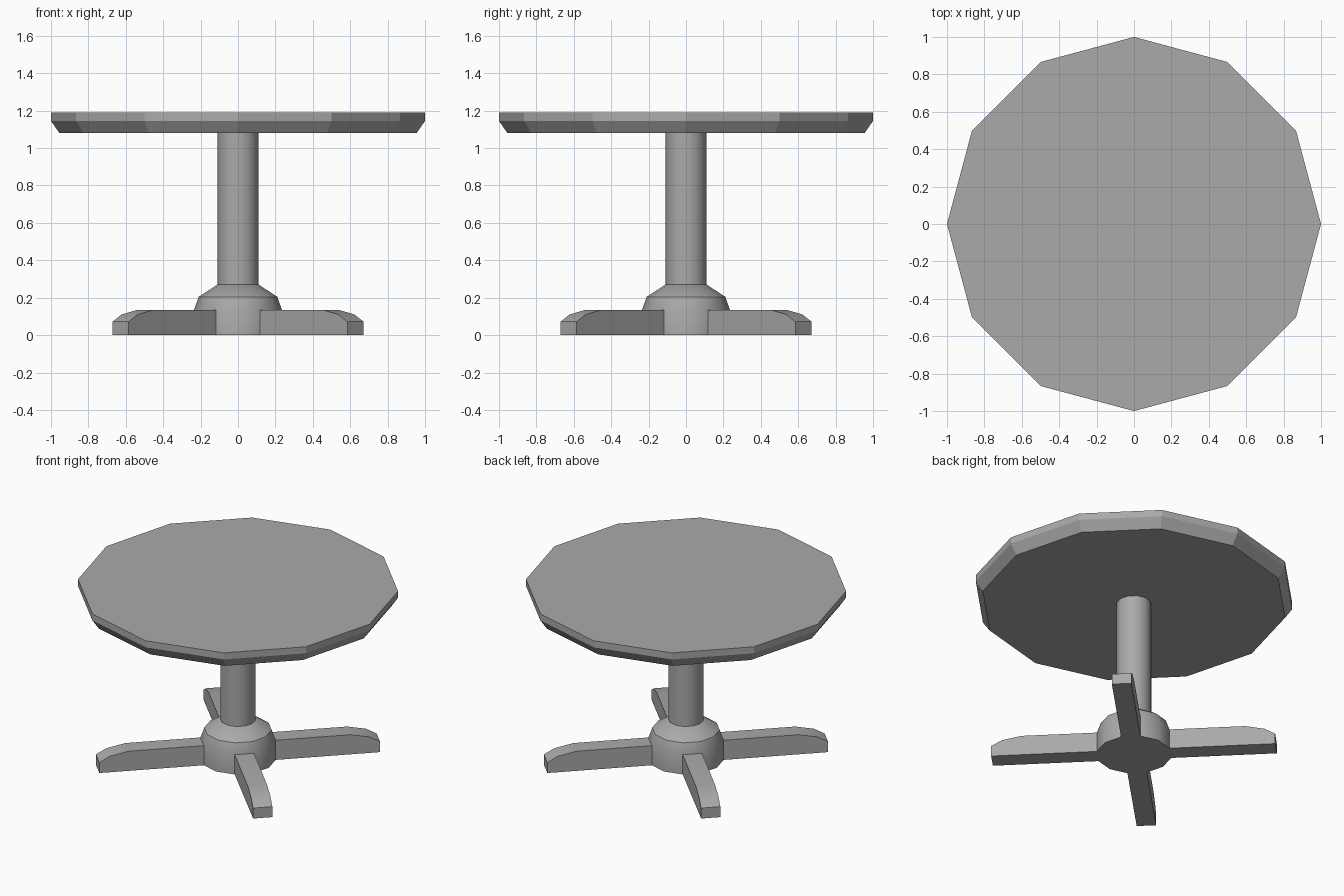
import bpy, bmesh, math

cube = bpy.data.objects.get("Cube")
if cube:
    bpy.data.objects.remove(cube, do_unlink=True)

grey = bpy.data.materials.new("plain_grey")
grey.use_nodes = True
colour = (0.4, 0.4, 0.4, 1)
grey.diffuse_color = colour
grey.node_tree.nodes["Principled BSDF"].inputs["Base Color"].default_value = colour

SIDES = 12


def finish(name, bm, smooth_angle=None):
    bmesh.ops.recalc_face_normals(bm, faces=bm.faces)
    mesh = bpy.data.meshes.new(name)
    bm.to_mesh(mesh)
    bm.free()
    mesh.materials.append(grey)
    obj = bpy.data.objects.new(name, mesh)
    bpy.context.collection.objects.link(obj)
    if smooth_angle:
        bpy.ops.object.select_all(action="DESELECT")
        obj.select_set(True)
        bpy.context.view_layer.objects.active = obj
        bpy.ops.object.shade_smooth_by_angle(angle=math.radians(smooth_angle))
    return obj


def turned(name, profile, smooth_angle=None):
    """Closed twelve-sided solid from (radius, height) pairs."""
    bm = bmesh.new()
    rings = [[bm.verts.new((r * math.cos(a), r * math.sin(a), z))
              for a in (math.tau * i / SIDES for i in range(SIDES))]
             for r, z in profile]
    for low, high in zip(rings, rings[1:]):
        for i in range(SIDES):
            j = (i + 1) % SIDES
            bm.faces.new((low[i], low[j], high[j], high[i]))
    bm.faces.new(rings[0])
    bm.faces.new(rings[-1])
    return finish(name, bm, smooth_angle)


# Table top with an undercut rim, round column and domed hub
turned("table_top", [(0.955, 1.08), (1, 1.145), (1, 1.19)])
turned("column", [(0.11, 0.26), (0.11, 1.08)], 35)
turned("hub", [(0.235, 0), (0.235, 0.135), (0.21, 0.205), (0.11, 0.27)], 35)

# Four diagonal feet, each as wide as one side of the hub
half_width = 0.235 * math.sin(math.pi / SIDES)
inner = 0.235 * math.cos(math.pi / SIDES) - 0.01
foot_profile = [(inner, 0), (0.887, 0), (0.887, 0.072),
                (0.82, 0.11), (0.70, 0.135), (inner, 0.135)]
for i, name in enumerate(("back_left", "back_right", "front_right", "front_left")):
    bm = bmesh.new()
    side = bm.faces.new([bm.verts.new((x, -half_width, z)) for x, z in foot_profile])
    moved = bmesh.ops.extrude_face_region(bm, geom=[side])["geom"]
    bmesh.ops.translate(bm, vec=(0, 2 * half_width, 0),
                        verts=[v for v in moved if isinstance(v, bmesh.types.BMVert)])
    foot = finish(name + "_foot", bm, 35)
    foot.rotation_euler.z = math.radians(45 + 90 * i)
